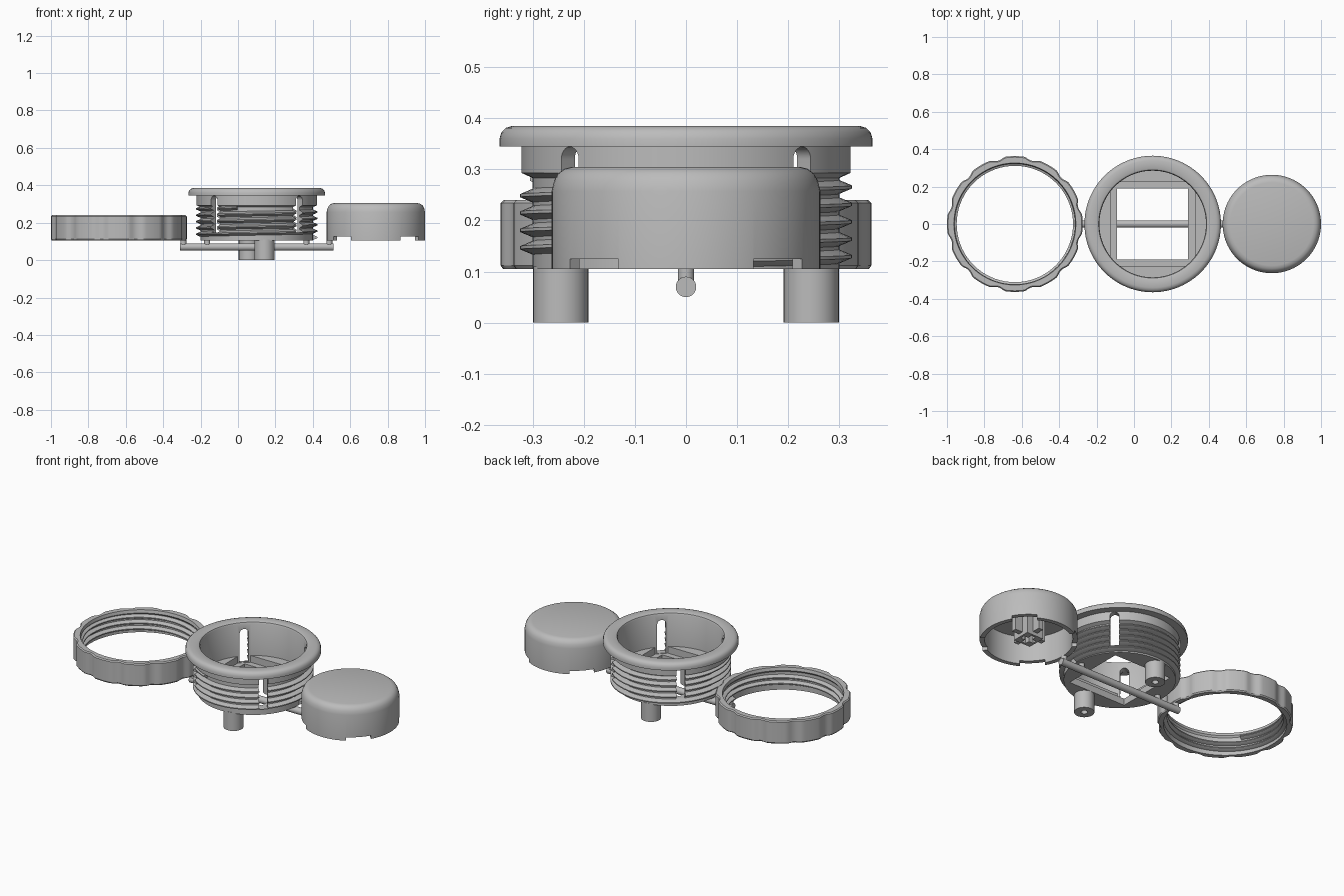
import bpy, bmesh
from math import pi, sin, cos, acos
from mathutils import Matrix, Vector

cube = bpy.data.objects.get("Cube")
if cube:
    bpy.data.objects.remove(cube, do_unlink=True)

grey = bpy.data.materials.new("plain grey")
grey.use_nodes = True
grey.diffuse_color = (0.5, 0.5, 0.5, 1)
grey.node_tree.nodes["Principled BSDF"].inputs["Base Color"].default_value = (0.5, 0.5, 0.5, 1)

BODY_X, RING_X, CAP_X, BASE = 0.1, -0.637, 0.737, 0.105


def finish(name, bm, matrix=Matrix()):
    bmesh.ops.remove_doubles(bm, verts=bm.verts, dist=1e-5)
    bmesh.ops.transform(bm, matrix=matrix, verts=bm.verts)
    bmesh.ops.recalc_face_normals(bm, faces=bm.faces)
    mesh = bpy.data.meshes.new(name)
    bm.to_mesh(mesh)
    bm.free()
    mesh.materials.append(grey)
    ob = bpy.data.objects.new(name, mesh)
    bpy.context.collection.objects.link(ob)
    return ob


def skin(bm, loops, closed):
    """Join successive loops of points with quads."""
    rows = [[bm.verts.new(p) for p in loop] for loop in loops]
    n = len(rows[0])
    for a, b in zip(rows, rows[1:] + rows[:1] if closed else rows[1:]):
        for i in range(n):
            j = (i + 1) % n
            bm.faces.new((a[i], a[j], b[j], b[i]))
    if not closed:
        bm.faces.new(rows[0])
        bm.faces.new(rows[-1])


def lathe(name, profile, x=0, y=0, segs=96, dent=None):
    """Revolve a closed (radius, height) outline; dent alters radii by angle."""
    bm = bmesh.new()
    loops = []
    for k in range(segs):
        a = 2 * pi * k / segs
        pts = [(dent(r, a) if dent else r, z) for r, z in profile]
        loops.append([(r * cos(a), r * sin(a), z) for r, z in pts])
    skin(bm, loops, True)
    # the axis collapses to single points
    bmesh.ops.remove_doubles(bm, verts=bm.verts, dist=1e-5)
    return finish(name, bm, Matrix.Translation((x, y, 0)))


def prism(name, outline, z0, z1, matrix=Matrix()):
    bm = bmesh.new()
    skin(bm, [[(px, py, z) for px, py in outline] for z in (z0, z1)], False)
    return finish(name, bm, matrix)


def box(name, size, matrix):
    bm = bmesh.new()
    bmesh.ops.create_cube(bm, size=1)
    bmesh.ops.scale(bm, vec=size, verts=bm.verts)
    return finish(name, bm, matrix)


def rod(name, start, end, radius):
    bm = bmesh.new()
    start, end = Vector(start), Vector(end)
    d = end - start
    bmesh.ops.create_cone(bm, cap_ends=True, segments=32, radius1=radius,
                          radius2=radius, depth=d.length)
    turn = d.to_track_quat('Z', 'Y').to_matrix().to_4x4()
    return finish(name, bm, Matrix.Translation((start + end) / 2) @ turn)


def thread(name, root, crest, z0, turns, x, pitch=0.034, segs=72):
    """Helical ridge from root radius to crest radius."""
    bm = bmesh.new()
    back = root - 0.2 * (crest - root)
    tooth = [(back, -0.014), (root, -0.014), (crest, -0.003),
             (crest, 0.003), (root, 0.014), (back, 0.014)]
    loops = []
    for k in range(int(turns * segs) + 1):
        a = 2 * pi * k / segs
        loops.append([(r * cos(a), r * sin(a), z0 + pitch * k / segs + h) for r, h in tooth])
    skin(bm, loops, False)
    return finish(name, bm, Matrix.Translation((x, 0, 0)))


def cut(target, cutters):
    bpy.context.view_layer.objects.active = target
    for c in cutters:
        c.hide_render = True
        mod = target.modifiers.new("cut", 'BOOLEAN')
        mod.operation, mod.solver, mod.object = 'DIFFERENCE', 'EXACT', c
        bpy.ops.object.modifier_apply(modifier=mod.name)


def spin(x, angle):
    return Matrix.Translation((x, 0, 0)) @ Matrix.Rotation(angle, 4, 'Z')


QUARTERS = [k * pi / 2 for k in range(4)]
parts, helpers = [], []

# Flanged barrel with a floor
body = lathe("barrel", [
    (0, BASE), (0.3, BASE), (0.3, 0.283), (0.322, 0.293), (0.322, 0.345),
    (0.365, 0.345), (0.365, 0.36), (0.361, 0.373), (0.353, 0.381), (0.34, 0.385),
    (0.298, 0.385), (0.289, 0.381), (0.285, 0.373), (0.285, 0.145), (0, 0.145)], BODY_X)
body_thread = thread("barrel_thread", 0.299, 0.325, 0.121, 4.7, BODY_X)

# Square floor opening and four arched wall slots
opening = box("opening_cutter", (0.38, 0.38, 0.2), Matrix.Translation((BODY_X, 0, BASE)))
w = 0.024
arch = [(-w, 0.147), (w, 0.147)] + [
    (w * cos(pi * k / 12), 0.32 + w * sin(pi * k / 12)) for k in range(13)]
upright = Matrix(((0, 0, 1, 0), (1, 0, 0, 0), (0, 1, 0, 0), (0, 0, 0, 1)))
slots = [prism("slot_cutter", arch, 0.24, 0.4, spin(BODY_X, q + pi / 4) @ upright)
         for q in QUARTERS]
cut(body, [opening] + slots)
cut(body_thread, slots)
helpers += [opening] + slots
parts += [body, body_thread]

# Raised segments around the opening
half = acos(0.225 / 0.29)
segment = [(0.29 * cos(half * k / 8), 0.29 * sin(half * k / 8)) for k in range(-8, 9)]
for q in QUARTERS:
    parts.append(prism("floor_segment", segment, 0.14, 0.185, spin(BODY_X, q)))

# Screw posts
for s in (-1, 1):
    parts.append(lathe("screw_post", [
        (0.018, 0), (0.054, 0), (0.054, 0.11), (0, 0.11), (0, 0.06), (0.018, 0.06)],
        BODY_X - s * 0.042, s * 0.245, 40))

# Connecting rod with short stubs
parts.append(rod("connecting_rod", (-0.31, 0, 0.07), (0.51, 0, 0.07), 0.02))
for x in (-0.292, -0.165, 0.365, 0.488):
    parts.append(rod("rod_stub", (x, 0, 0.07), (x, 0, 0.112), 0.016))


# Threaded ring with twelve grip notches
def grip(r, a):
    off = abs((a + 1e-6) % (pi / 6) - pi / 12) / (pi / 30)
    return r - 0.013 * (1 - off * off) if r > 0.34 and off < 1 else r


parts.append(lathe("lock_ring", [
    (0.33, BASE), (0.358, BASE), (0.363, 0.112), (0.363, 0.234), (0.357, 0.24),
    (0.326, 0.24), (0.322, 0.222), (0.33, 0.212)], RING_X, segs=180, dent=grip))
parts.append(thread("lock_ring_thread", 0.331, 0.311, 0.12, 2.6, RING_X))

# Hollow cap with four notches in its rim
cap = lathe("cap", [
    (0, 0.305), (0.222, 0.305), (0.238, 0.301), (0.25, 0.292), (0.258, 0.278),
    (0.263, 0.257), (0.263, BASE), (0.237, BASE), (0.237, 0.272), (0, 0.272)], CAP_X)
notches = [box("notch_cutter", (0.12, 0.135, 0.04),
               spin(CAP_X, q + pi / 4) @ Matrix.Translation((0.24, 0, BASE)))
           for q in QUARTERS]
cut(cap, notches)
helpers += notches

# Cap stem with a cross socket and fins
stem = box("cap_stem", (0.11, 0.11, 0.16), Matrix.Translation((CAP_X, 0, 0.2)))
cross = [box("socket_cutter", size, Matrix.Translation((CAP_X, 0, 0.14)))
         for size in ((0.085, 0.028, 0.16), (0.028, 0.085, 0.16))]
cut(stem, cross)
helpers += cross
parts += [cap, stem]
for q in QUARTERS:
    parts.append(box("stem_fin", (0.05, 0.03, 0.14),
                     spin(CAP_X, q) @ Matrix.Translation((0.078, 0, 0.21))))

for h in helpers:
    bpy.data.objects.remove(h, do_unlink=True)

# Smooth shading with crisp edges
bpy.ops.object.select_all(action='DESELECT')
for p in parts:
    p.select_set(True)
bpy.context.view_layer.objects.active = body
bpy.ops.object.shade_smooth_by_angle(angle=pi / 6)
